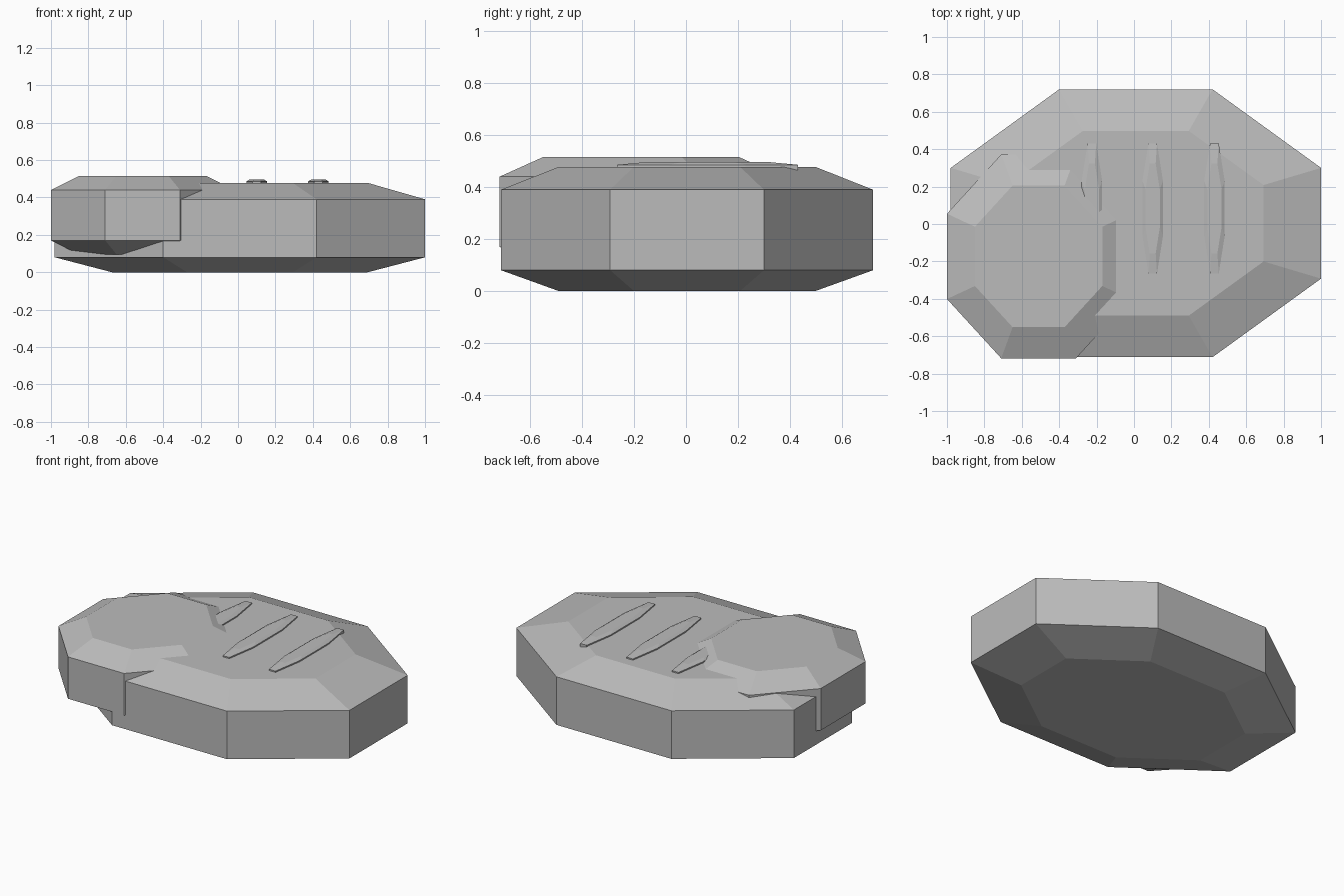
import bpy
import bmesh

cube = bpy.data.objects.get("Cube")
if cube:
    bpy.data.objects.remove(cube, do_unlink=True)

grey = bpy.data.materials.new("stone grey")
grey.use_nodes = True
colour = (0.5, 0.5, 0.5, 1)
grey.diffuse_color = colour
grey.node_tree.nodes["Principled BSDF"].inputs["Base Color"].default_value = colour


def chamfered_octagon(name, centre, half, flat, levels, inset):
    """Octagonal slab: half = outer half sizes, flat = half lengths of its
    straight sides, levels = four heights, inset = scale of the end faces."""
    (hx, hy), (fx, fy) = half, flat
    ring = [(fx, hy), (-fx, hy), (-hx, fy), (-hx, -fy),
            (-fx, -hy), (fx, -hy), (hx, -fy), (hx, fy)]
    bm = bmesh.new()
    loops = []
    for z, s in zip(levels, (inset, 1, 1, inset)):
        loops.append([bm.verts.new((centre[0] + x * s, centre[1] + y * s, z))
                      for x, y in ring])
    for low, high in zip(loops, loops[1:]):
        for i in range(8):
            j = (i + 1) % 8
            bm.faces.new((low[i], low[j], high[j], high[i]))
    bm.faces.new(loops[0][::-1])
    bm.faces.new(loops[-1])
    bmesh.ops.recalc_face_normals(bm, faces=bm.faces)
    mesh = bpy.data.meshes.new(name)
    bm.to_mesh(mesh)
    bm.free()
    mesh.materials.append(grey)
    obj = bpy.data.objects.new(name, mesh)
    bpy.context.collection.objects.link(obj)
    return obj


# Large flat stone
chamfered_octagon("main_stone", (0.01, 0.004), (0.99, 0.716), (0.41, 0.296),
                  (0, 0.08, 0.39, 0.478), 0.69)

# Smaller stone sunk into its front right corner
chamfered_octagon("corner_stone", (-0.51, -0.173), (0.49, 0.545), (0.2, 0.228),
                  (0.095, 0.17, 0.44, 0.515), 0.695)

# Three raised slivers across the top
for side, x in (("right", -0.225), ("middle", 0.1), ("left", 0.43)):
    chamfered_octagon(side + "_ridge", (x, 0.083), (0.055, 0.348), (0.023, 0.147),
                      (0.455, 0.465, 0.486, 0.496), 0.69)
